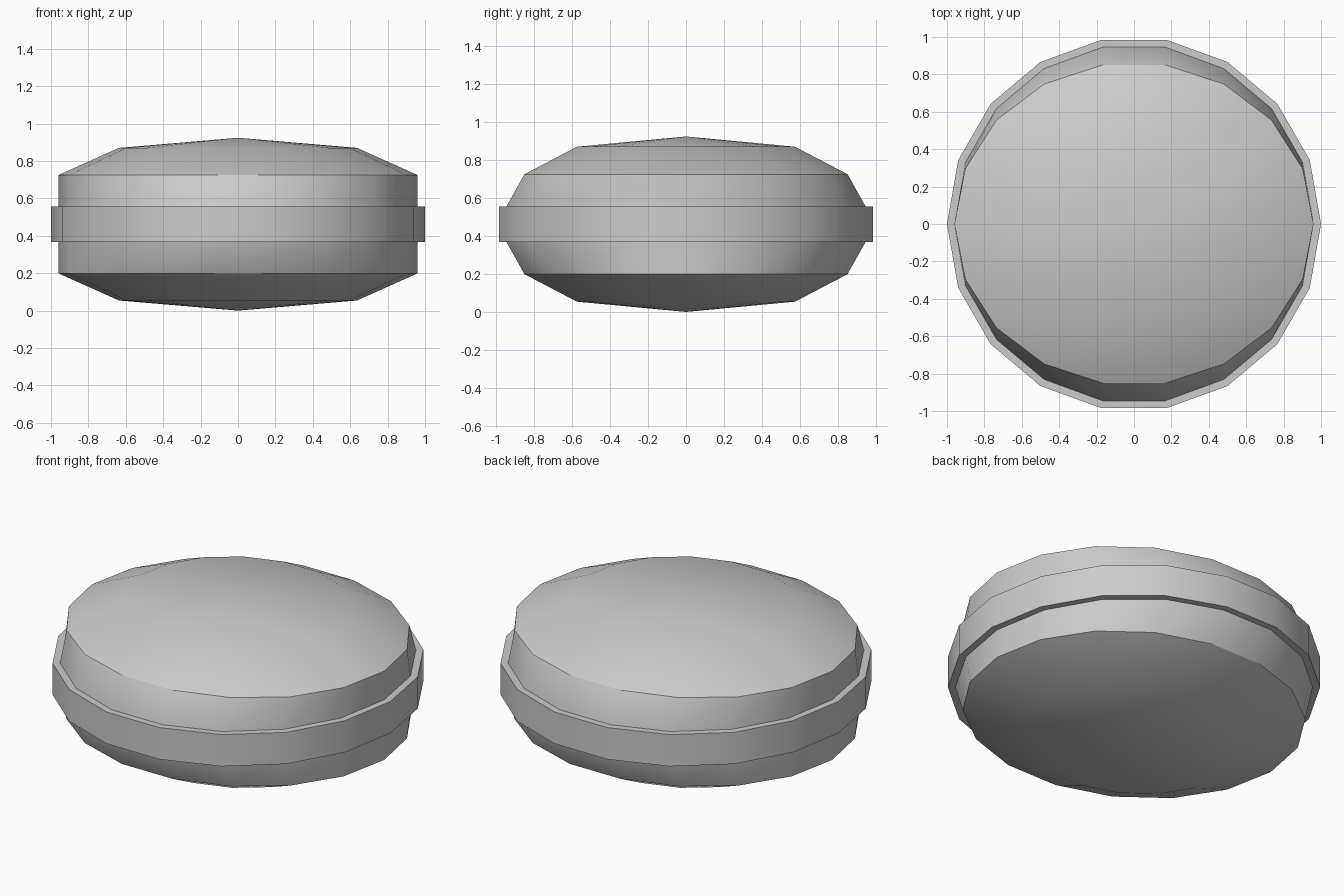
import bpy, bmesh
from math import cos, sin, radians, tau

if "Cube" in bpy.data.objects:
    bpy.data.objects.remove(bpy.data.objects["Cube"])

SIDES = 18
MID = 0.462  # height of the mirror plane


def lathe(name, rings, tip_low=None, tip_high=None):
    """Skin a stack of oval rings (x radius, y radius, z); ends close to a tip,
    or first and last ring join up when no tips are given."""
    bm = bmesh.new()
    loops = [[bm.verts.new((rx * cos(tau * i / SIDES), ry * sin(tau * i / SIDES), z))
              for i in range(SIDES)] for rx, ry, z in rings]
    pairs = list(zip(loops, loops[1:]))
    if tip_low is None:
        pairs.append((loops[-1], loops[0]))
    for a, b in pairs:
        for i in range(SIDES):
            j = (i + 1) % SIDES
            bm.faces.new((a[i], a[j], b[j], b[i]))
    if tip_low is not None:
        for loop, z in ((loops[0], tip_low), (loops[-1], tip_high)):
            tip = bm.verts.new((0, 0, z))
            for i in range(SIDES):
                bm.faces.new((loop[i], loop[(i + 1) % SIDES], tip))
    bmesh.ops.recalc_face_normals(bm, faces=bm.faces)
    mesh = bpy.data.meshes.new(name)
    bm.to_mesh(mesh)
    bm.free()
    obj = bpy.data.objects.new(name, mesh)
    bpy.context.collection.objects.link(obj)
    bpy.ops.object.select_all(action='DESELECT')
    obj.select_set(True)
    bpy.context.view_layer.objects.active = obj
    bpy.ops.object.shade_smooth_by_angle(angle=radians(30))
    return obj


# Domed body: half profile above the middle, mirrored below
half = [(0.96, 0.96, 0.094), (0.96, 0.864, 0.263), (0.636, 0.583, 0.408)]
rings = [(rx, ry, MID - h) for rx, ry, h in reversed(half)]
rings += [(rx, ry, MID + h) for rx, ry, h in half]
lathe("body", rings, 0.0, 2 * MID)

# Raised band around the middle
lathe("band", [(0.96, 0.96, MID - 0.094), (1, 1, MID - 0.094),
               (1, 1, MID + 0.094), (0.96, 0.96, MID + 0.094)])
